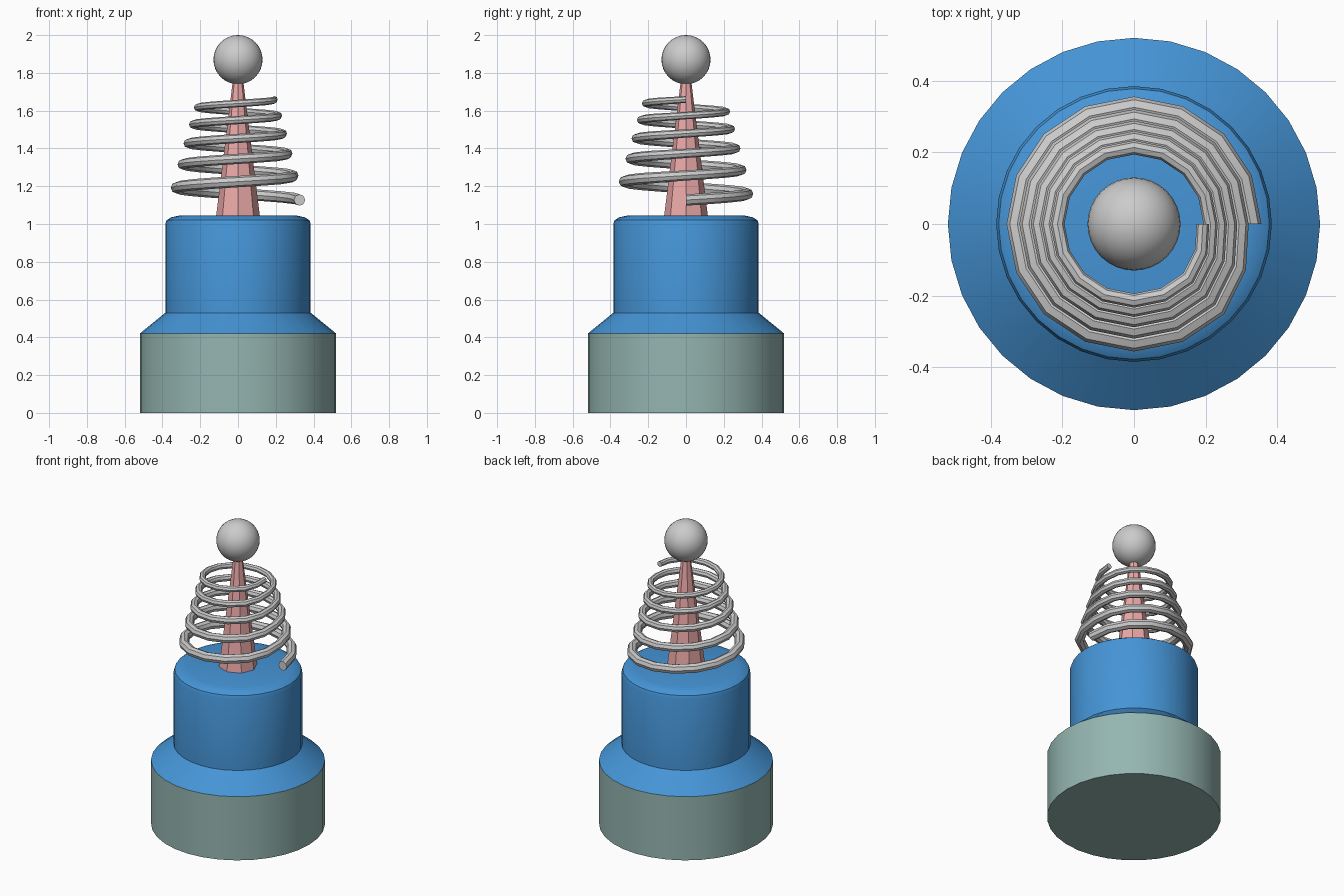
import bpy, bmesh
from math import sin, cos, pi, radians
from mathutils import Vector

if "Cube" in bpy.data.objects:
    bpy.data.objects.remove(bpy.data.objects["Cube"])


def material(name, rgb):
    m = bpy.data.materials.new(name)
    m.diffuse_color = (*rgb, 1)
    m.use_nodes = True
    m.node_tree.nodes["Principled BSDF"].inputs["Base Color"].default_value = m.diffuse_color
    return m


def finish(name, bm, mat=None, smooth=None):
    bmesh.ops.recalc_face_normals(bm, faces=bm.faces)
    me = bpy.data.meshes.new(name)
    bm.to_mesh(me)
    bm.free()
    ob = bpy.data.objects.new(name, me)
    bpy.context.collection.objects.link(ob)
    if mat:
        me.materials.append(mat)
    if smooth:
        bpy.ops.object.select_all(action='DESELECT')
        ob.select_set(True)
        bpy.context.view_layer.objects.active = ob
        bpy.ops.object.shade_smooth_by_angle(angle=radians(smooth))
    return ob


def skin(bm, rings):
    """Bridge consecutive closed rings of points and cap both ends."""
    vs = [[bm.verts.new(p) for p in ring] for ring in rings]
    n = len(vs[0])
    for a, b in zip(vs, vs[1:]):
        for i in range(n):
            j = (i + 1) % n
            bm.faces.new((a[i], a[j], b[j], b[i]))
    bm.faces.new(vs[0])
    bm.faces.new(vs[-1])


def turned(name, profile, sides, mat, smooth=None):
    """Solid of revolution from (radius, z) pairs."""
    bm = bmesh.new()
    skin(bm, [[(r * cos(2 * pi * i / sides), r * sin(2 * pi * i / sides), z)
               for i in range(sides)] for r, z in profile])
    return finish(name, bm, mat, smooth)


teal = material("teal", (0.30, 0.47, 0.44))
blue = material("blue", (0.06, 0.30, 0.68))
pink = material("pink", (0.85, 0.40, 0.40))

# Base drum, stepped body with rounded shoulder, and tapered rod
turned("base", [(0.52, 0), (0.52, 0.42)], 32, teal, 30)
turned("body", [(0.52, 0.42), (0.385, 0.53), (0.385, 1.0), (0.378, 1.02),
                (0.355, 1.035), (0.31, 1.045)], 32, blue, 30)
turned("rod", [(0.116, 1.04), (0.02, 1.82)], 8, pink)

# Ball on the tip
bm = bmesh.new()
bmesh.ops.create_uvsphere(bm, u_segments=32, v_segments=16, radius=0.13)
bmesh.ops.translate(bm, verts=bm.verts, vec=(0, 0, 1.87))
finish("ball", bm, None, 40)

# Coil: five turns, each 0.9 times the size of the one below
SEG, TURNS, SIDES = 16, 5, 8
rings, z0 = [], 1.127
for t in range(TURNS):
    k = 0.9 ** t
    for s in range(SEG + (t == TURNS - 1)):
        f = 1 - 0.05 * max(0, s - (SEG - 2))     # step inward at end of a turn
        a = 2 * pi * s / SEG
        out = Vector((cos(a), sin(a), 0))
        c = out * 0.326 * k * f + Vector((0, 0, z0 + 0.13 * k * s / SEG))
        rings.append([c + 0.03 * k * f * (out * cos(b) + Vector((0, 0, sin(b))))
                      for b in (2 * pi * i / SIDES for i in range(SIDES))])
    z0 += 0.13 * k
bm = bmesh.new()
skin(bm, rings)
finish("coil_spring", bm, None, 40)
